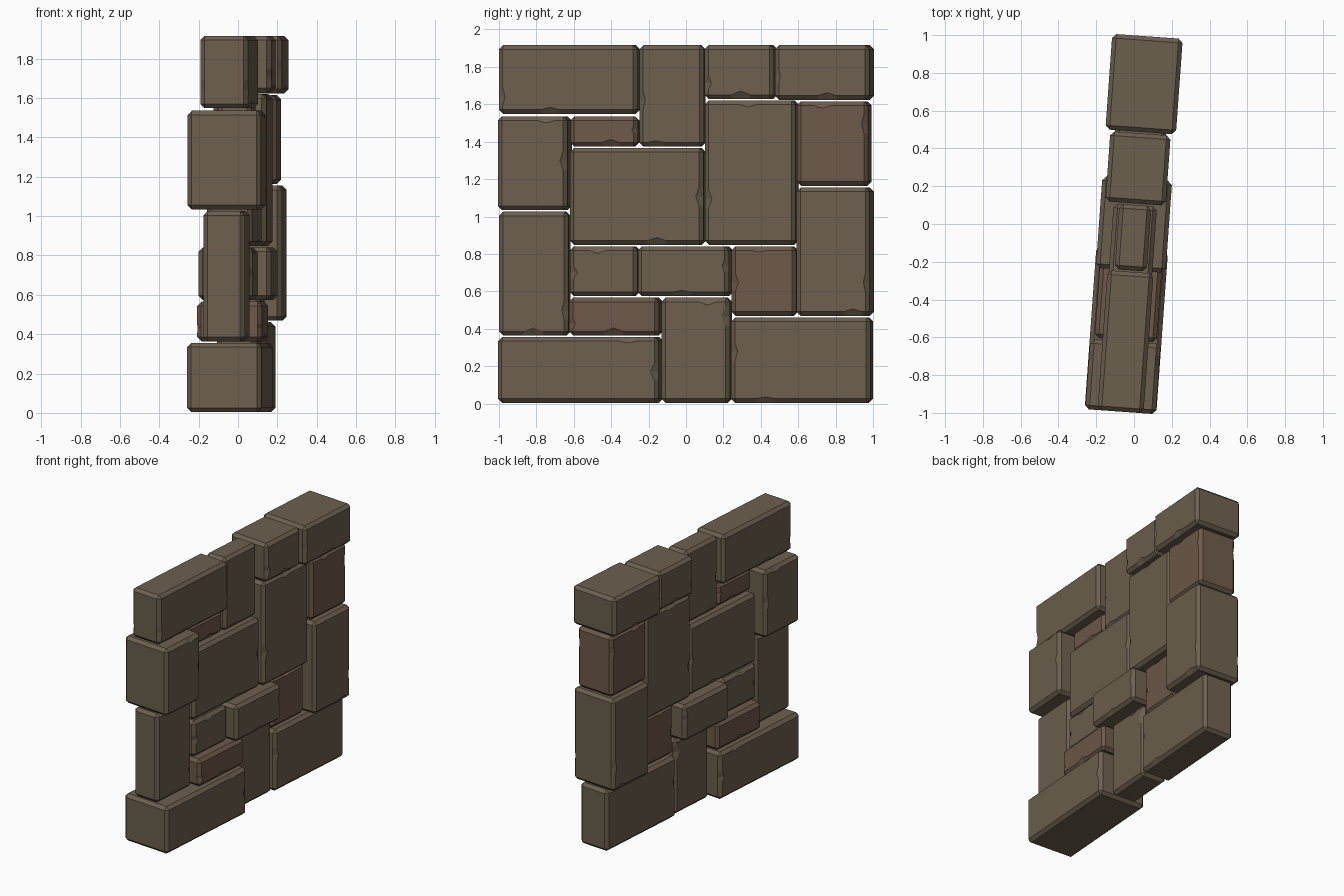
import bpy, bmesh, math, random
from mathutils import Vector

if "Cube" in bpy.data.objects:
    bpy.data.objects.remove(bpy.data.objects["Cube"])

random.seed(7)
YAW = -0.072      # the wall stands slightly turned about z
GAP = 0.004       # half of the joint between stones
BEVEL = 0.022


def material(name, rgb):
    m = bpy.data.materials.new(name)
    m.diffuse_color = (*rgb, 1)
    m.use_nodes = True
    m.node_tree.nodes["Principled BSDF"].inputs["Base Color"].default_value = m.diffuse_color
    return m


BROWN = material("brown_stone", (0.15, 0.115, 0.077))
RED = material("reddish_stone", (0.155, 0.100, 0.068))


def chip(bm, axis, pos, width, side, depth):
    """Pull a short stretch of a worn edge inwards along the face."""
    other = 3 - axis
    normal = Vector((0, 0, 0))
    normal[axis] = 1
    for p in (pos - width, pos, pos + width):
        bmesh.ops.bisect_plane(bm, geom=bm.verts[:] + bm.edges[:] + bm.faces[:],
                               plane_co=normal * p, plane_no=normal, dist=1e-5)
    edge = max(v.co[other] * side for v in bm.verts)
    xmax = max(v.co.x for v in bm.verts)
    for v in bm.verts:
        on_face = abs(v.co.x) > xmax - 1e-4
        if abs(v.co[axis] - pos) < 1e-4 and on_face and v.co[other] * side > edge - BEVEL * 1.3:
            v.co[other] -= side * depth


def stone(name, y0, y1, z0, z1, half, mat=BROWN):
    size = Vector((2 * half, y1 - y0 - 2 * GAP, z1 - z0 - 2 * GAP))
    bm = bmesh.new()
    bmesh.ops.create_cube(bm, size=1)
    bmesh.ops.scale(bm, vec=size, verts=bm.verts)
    bmesh.ops.bevel(bm, geom=bm.edges[:], offset=BEVEL, segments=1, affect='EDGES')
    # one chip along a horizontal edge and one along a vertical edge
    for axis in (1, 2):
        reach = size[axis] / 2 - BEVEL
        width = min(0.05, reach * 0.3)
        pos = random.uniform(-1, 1) * (reach - width) * 0.9
        chip(bm, axis, pos, width, random.choice((-1, 1)), random.uniform(0.008, 0.022))
    mesh = bpy.data.meshes.new(name)
    bm.to_mesh(mesh)
    bm.free()
    mesh.materials.append(mat)
    ob = bpy.data.objects.new(name, mesh)
    c = (y0 + y1) / 2
    ob.location = (-math.sin(YAW) * c, math.cos(YAW) * c, (z0 + z1) / 2)
    ob.rotation_euler.z = YAW
    bpy.context.collection.objects.link(ob)


# y0, y1, z0, z1, half thickness: top course downwards
stone("top_stone_1", -1.00, -0.25, 1.545, 1.92, 0.122)
stone("top_stone_2", -0.25, 0.105, 1.37, 1.92, 0.085)
stone("top_stone_3", 0.105, 0.485, 1.625, 1.92, 0.16)
stone("top_stone_4", 0.485, 1.00, 1.62, 1.92, 0.187)
stone("upper_left_stone", -1.00, -0.62, 1.03, 1.54, 0.187)
stone("upper_filler_stone", -0.62, -0.25, 1.37, 1.54, 0.075, RED)
stone("middle_stone", -0.62, 0.105, 0.845, 1.37, 0.115)
stone("tall_stone", 0.105, 0.60, 0.845, 1.625, 0.135)
stone("upper_right_stone", 0.60, 0.99, 1.16, 1.62, 0.15, RED)
stone("middle_right_stone", 0.60, 1.00, 0.465, 1.16, 0.178)
stone("lower_left_stone", -1.00, -0.62, 0.36, 1.03, 0.105)
stone("lower_small_stone", -0.62, -0.25, 0.57, 0.845, 0.118)
stone("lower_middle_stone", -0.25, 0.245, 0.57, 0.845, 0.185)
stone("lower_square_stone", 0.245, 0.60, 0.465, 0.845, 0.095, RED)
stone("lower_filler_stone", -0.62, -0.13, 0.36, 0.57, 0.165, RED)
stone("bottom_stone_1", -1.00, -0.13, 0.0, 0.36, 0.19)
stone("bottom_stone_2", -0.13, 0.245, 0.0, 0.57, 0.10)
stone("bottom_stone_3", 0.245, 1.00, 0.0, 0.465, 0.12)
